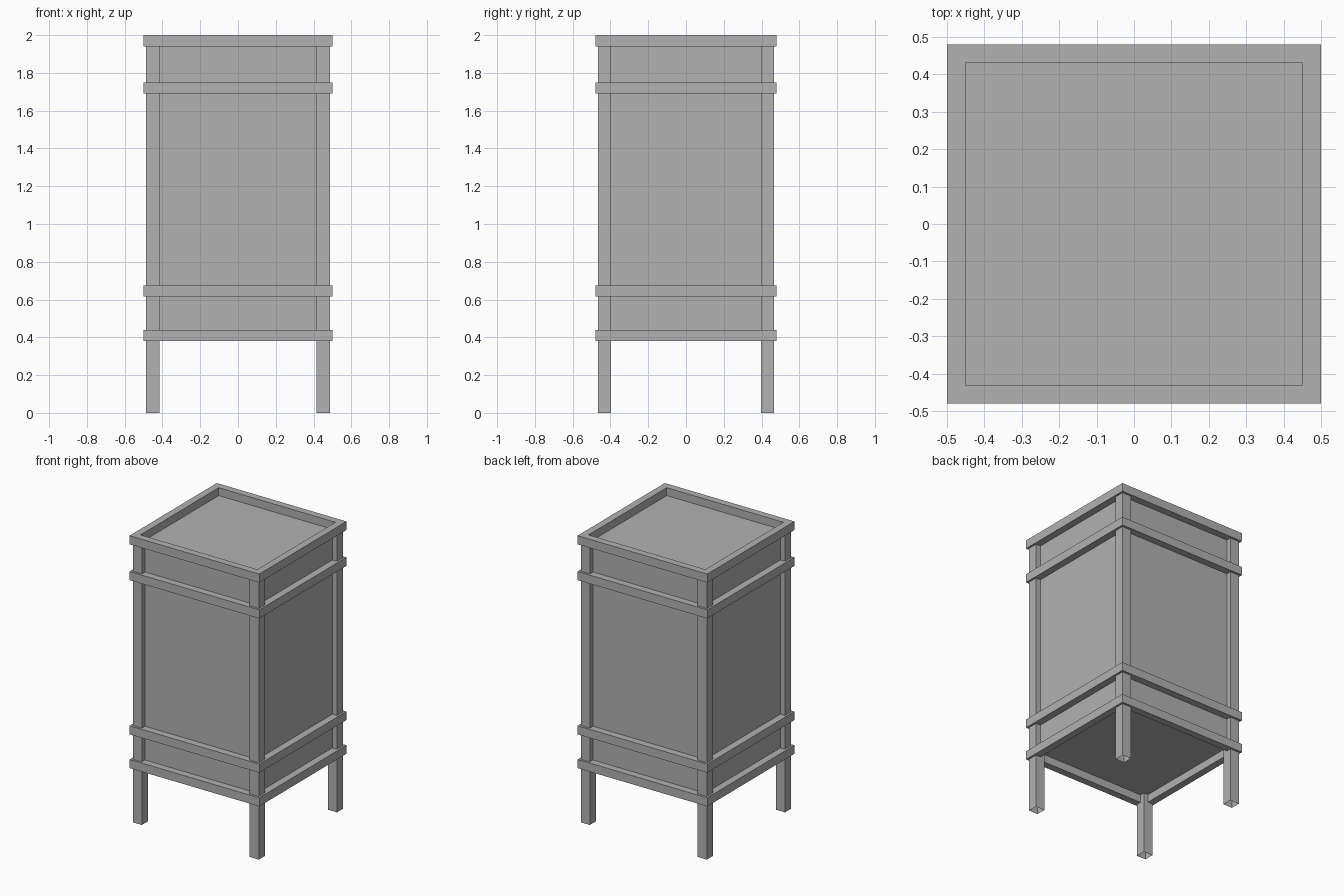
import bpy
import bmesh
from mathutils import Vector

cube = bpy.data.objects.get("Cube")
if cube:
    bpy.data.objects.remove(cube, do_unlink=True)

# One plain grey for the whole cabinet
grey = bpy.data.materials.new("plain_grey")
grey.use_nodes = True
colour = (0.445, 0.445, 0.445, 1)
grey.diffuse_color = colour
grey.node_tree.nodes["Principled BSDF"].inputs["Base Color"].default_value = colour

OUTER = (0.5, 0.48)     # half size of the rails outside
INNER = (0.45, 0.43)    # half size of the panels and rail openings
LEG_OUT = (0.486, 0.465)
LEG_IN = (0.416, 0.397)
RAIL_H = 0.06


def finish(name, bm):
    bmesh.ops.recalc_face_normals(bm, faces=bm.faces)
    mesh = bpy.data.meshes.new(name)
    bm.to_mesh(mesh)
    bm.free()
    mesh.materials.append(grey)
    obj = bpy.data.objects.new(name, mesh)
    bpy.context.collection.objects.link(obj)
    return obj


def box(name, low, high, open_bottom=False):
    low, high = Vector(low), Vector(high)
    bm = bmesh.new()
    bmesh.ops.create_cube(bm, size=1)
    for v in bm.verts:
        v.co = (low + high) / 2 + v.co * (high - low)
    bmesh.ops.recalc_face_normals(bm, faces=bm.faces)
    if open_bottom:
        base = [f for f in bm.faces if f.normal.z < -0.9]
        bmesh.ops.delete(bm, geom=base, context='FACES_ONLY')
    return finish(name, bm)


def ring(name, z):
    """Rectangular frame of mitred rails standing on height z."""
    bm = bmesh.new()
    corners = [(-1, -1), (1, -1), (1, 1), (-1, 1)]
    loops = [[bm.verts.new((sx * h[0], sy * h[1], level)) for sx, sy in corners]
             for h, level in ((OUTER, z), (OUTER, z + RAIL_H),
                              (INNER, z + RAIL_H), (INNER, z))]
    for i, a in enumerate(loops):
        b = loops[(i + 1) % 4]
        for j in range(4):
            k = (j + 1) % 4
            bm.faces.new((a[j], a[k], b[k], b[j]))
    return finish(name, bm)


# Panelled body, recessed inside the top and bottom rails
box("cabinet_body", (-INNER[0], -INNER[1], 0.435), (INNER[0], INNER[1], 1.945))

# Four horizontal frames
for name, z in (("bottom_rail", 0.38), ("lower_rail", 0.615),
                ("upper_rail", 1.69), ("top_rail", 1.94)):
    ring(name, z)

# Corner posts, hollow at the foot
for side, sx in (("left", 1), ("right", -1)):
    for end, sy in (("front", -1), ("back", 1)):
        xs = sorted((sx * LEG_IN[0], sx * LEG_OUT[0]))
        ys = sorted((sy * LEG_IN[1], sy * LEG_OUT[1]))
        box(f"{end}_{side}_leg", (xs[0], ys[0], 0), (xs[1], ys[1], 1.942), True)
